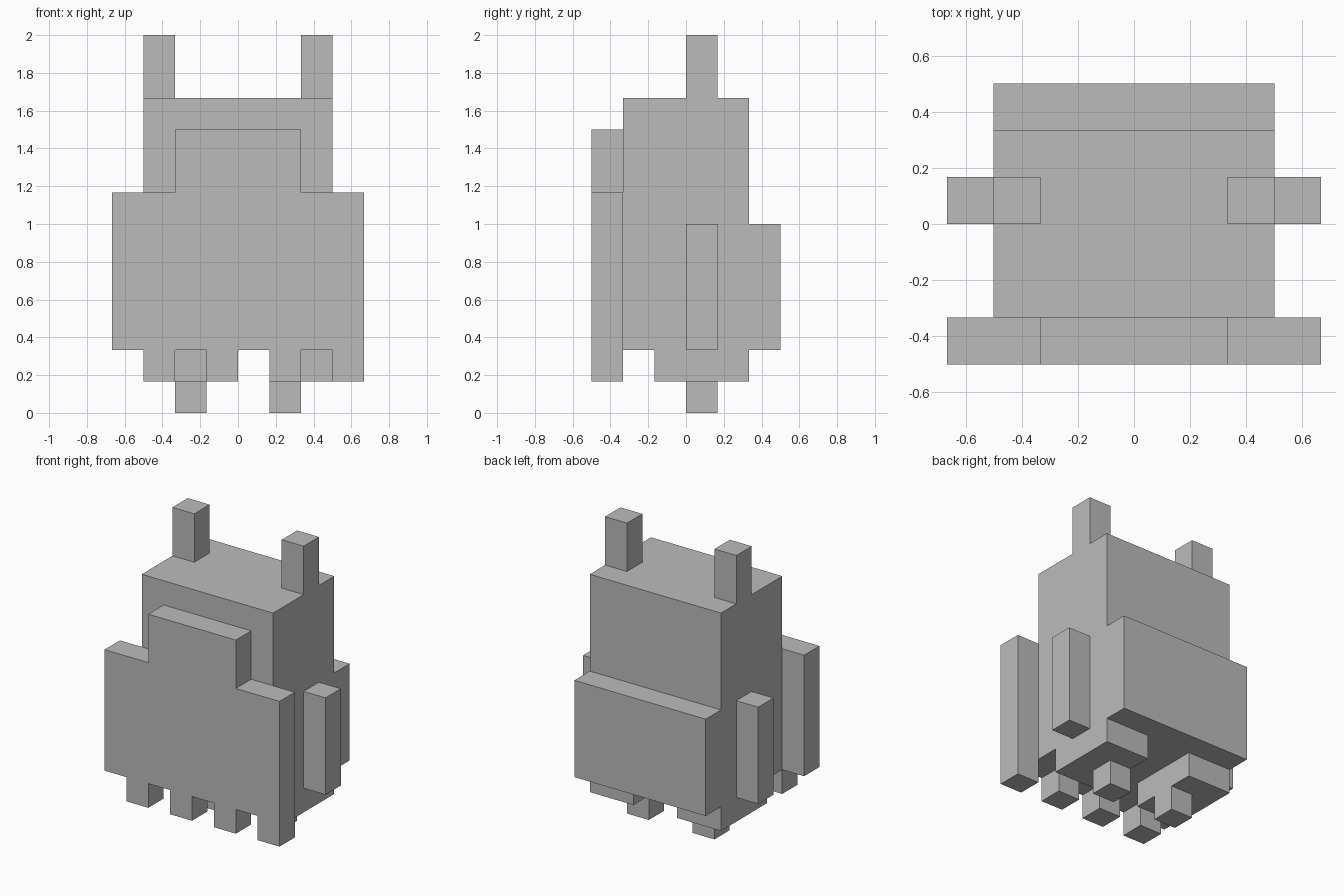
import bpy
import bmesh

if "Cube" in bpy.data.objects:
    bpy.data.objects.remove(bpy.data.objects["Cube"], do_unlink=True)

U = 1 / 6  # one block of the model's grid

grey = bpy.data.materials.new("plain_grey")
grey.use_nodes = True
colour = (0.5, 0.5, 0.5, 1)
grey.diffuse_color = colour
grey.node_tree.nodes["Principled BSDF"].inputs["Base Color"].default_value = colour


def finish(name, bm):
    bmesh.ops.recalc_face_normals(bm, faces=bm.faces)
    mesh = bpy.data.meshes.new(name)
    bm.to_mesh(mesh)
    bm.free()
    mesh.materials.append(grey)
    obj = bpy.data.objects.new(name, mesh)
    bpy.context.collection.objects.link(obj)
    return obj


def box(name, x, y, z):
    """Box given by its (low, high) range on each axis, in blocks."""
    bm = bmesh.new()
    bmesh.ops.create_cube(bm, size=1)
    for v in bm.verts:
        v.co = [(lo + hi) / 2 * U + c * (hi - lo) * U
                for c, (lo, hi) in zip(v.co, (x, y, z))]
    return finish(name, bm)


def pair(name, x, y, z):
    """The same box on the model's left (+x) and right (-x)."""
    box("left_" + name, x, y, z)
    box("right_" + name, (-x[1], -x[0]), y, z)


# Torso and back pack
box("body", (-3, 3), (-2, 2), (2, 10))
box("back_pack", (-3, 3), (2, 3), (2, 6))

# Paired limbs and ears
pair("ear", (2, 3), (0, 1), (10, 12))
pair("arm", (3, 4), (0, 1), (2, 6))
pair("thigh", (1, 3), (-1, 2), (1, 2))
pair("foot", (1, 2), (0, 1), (0, 1))

# Front plate: stepped top, and a lower edge with four hanging tabs
outline = [(4, 7), (2, 7), (2, 9), (-2, 9), (-2, 7), (-4, 7), (-4, 2)]
for left in range(-3, 4, 2):
    outline += [(left, 2), (left, 1), (left + 1, 1), (left + 1, 2)]
outline.pop()  # the last tab runs flush with the plate's side

bm = bmesh.new()
face = bm.faces.new([bm.verts.new((x * U, -3 * U, z * U)) for x, z in outline])
extruded = bmesh.ops.extrude_face_region(bm, geom=[face], use_keep_orig=True)
back = [g for g in extruded["geom"] if isinstance(g, bmesh.types.BMVert)]
bmesh.ops.translate(bm, verts=back, vec=(0, U, 0))
finish("front_plate", bm)
